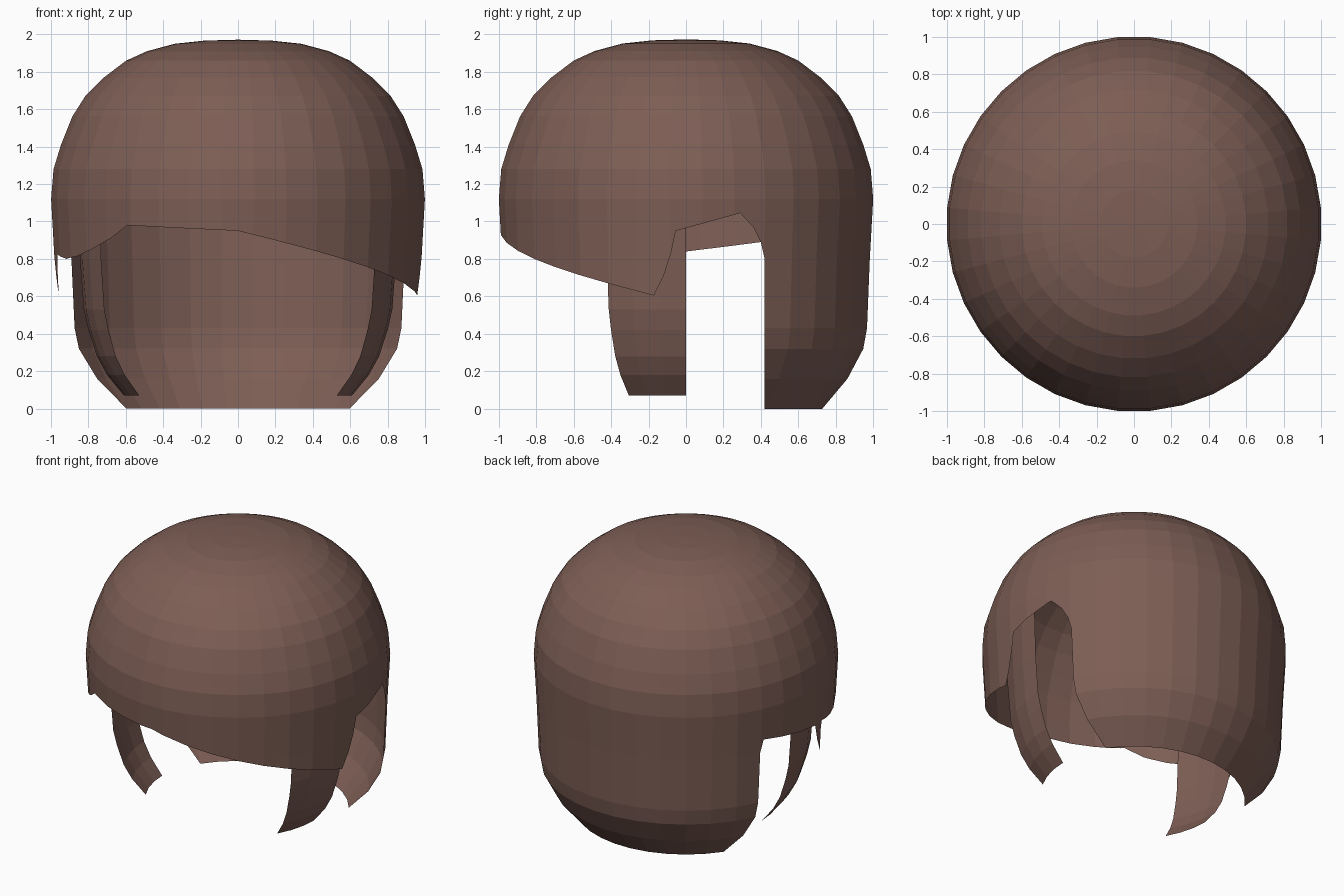
import bpy, bmesh, math
from mathutils import Vector

if "Cube" in bpy.data.objects:
    bpy.data.objects.remove(bpy.data.objects["Cube"])

# (radius, height) profiles, top to bottom
SHELL = [(0, 1.972), (.18, 1.967), (.34, 1.95), (.49, 1.91), (.6, 1.86), (.72, 1.77),
         (.82, 1.67), (.89, 1.56), (.95, 1.41), (.99, 1.28), (1.003, 1.12), (.985, .8),
         (.97, .43), (.95, .32), (.865, .16), (.73, 0)]
LOCK = [(.86, 1.3), (.845, .8), (.825, .53), (.80, .42), (.755, .28), (.70, .18), (.61, .07)]
STEP = 10  # degrees per facet

brown = bpy.data.materials.new("brown hair")
brown.diffuse_color = (0.205, 0.112, 0.091, 1)
brown.use_nodes = True
brown.node_tree.nodes["Principled BSDF"].inputs["Base Color"].default_value = brown.diffuse_color


def radius(profile, z):
    for (r0, z0), (r1, z1) in zip(profile, profile[1:]):
        if z >= z1 - 1e-6:
            return r0 + (r1 - r0) * (z0 - z) / (z0 - z1)
    return profile[-1][0]


def from_x(x, z):
    """Angle from the front for a point on the front of the shell."""
    return math.degrees(math.asin(x / radius(SHELL, z))), z


def from_y(y, z):
    """Angle from the front for a point on the right side of the shell."""
    return math.degrees(math.acos(-y / radius(SHELL, z))), z


def wrapped_sheet(name, outline, profile, offset):
    """Cut a flat (angle, height) outline into facets and wrap it round the profile."""
    bm = bmesh.new()
    bm.faces.new([bm.verts.new((a / 90, z, 0)) for a, z in outline])
    bmesh.ops.triangulate(bm, faces=bm.faces[:])
    cuts = [((a / 90, 0, 0), (1, 0, 0)) for a in range(-180 + offset, 181, STEP)]
    cuts += [((0, z, 0), (0, 1, 0)) for _, z in profile[1:-1]]
    for co, no in cuts:
        bmesh.ops.bisect_plane(bm, geom=bm.verts[:] + bm.edges[:] + bm.faces[:],
                               dist=1e-5, plane_co=co, plane_no=no)
    for v in bm.verts:
        a, z = v.co.x * 90, v.co.y
        k = math.floor((a - offset) / STEP)
        t = (a - offset) / STEP - k
        a0 = math.radians(offset + k * STEP)
        a1 = a0 + math.radians(STEP)
        p = Vector((math.sin(a0), -math.cos(a0))).lerp(
            Vector((math.sin(a1), -math.cos(a1))), t) * radius(profile, z)
        v.co = (p.x, p.y, z)
    bmesh.ops.remove_doubles(bm, verts=bm.verts[:], dist=1e-4)
    bmesh.ops.dissolve_degenerate(bm, edges=bm.edges[:], dist=1e-5)
    me = bpy.data.meshes.new(name)
    bm.to_mesh(me)
    bm.free()
    me.materials.append(brown)
    ob = bpy.data.objects.new(name, me)
    bpy.context.collection.objects.link(ob)
    return ob


# Fringe edge, left to right
fringe = [from_x(x, z) for x, z in [
    (-.5, 1.12), (-.42, 1.29), (-.37, 1.44), (-.34, 1.585), (-.325, 1.5), (-.28, 1.36),
    (-.2, 1.18), (-.1, 1.045), (0, .95), (-.012, 1.06), (-.012, 1.15), (0, 1.25),
    (.08, 1.13), (.2, 1.03), (.34, .95), (.342, 1.05), (.33, 1.19), (.31, 1.33),
    (.28, 1.46), (.36, 1.32), (.46, 1.165)]]

# Side edge: cheek sweep, pointed strand, ear arch, back panel edge
side = [from_y(y, z) for y, z in [
    (-.8, .98), (-.72, .91), (-.6, .85), (-.48, .815), (-.35, .8), (-.18, .825),
    (-.165, .75), (-.172, .605), (-.12, .71), (-.08, .83), (-.055, .95), (-.04, 1.08),
    (.02, 1.105), (.11, 1.115), (.2, 1.1), (.29, 1.045), (.36, .97), (.4, .89),
    (.42, .8), (.42, .43), (.42, .32), (.42, .16), (.42, 0)]] + [(180, 0)]
left_side = [(-a, z) for a, z in reversed(side)]

# Main hair shell with fringe and back
top = SHELL[0][1]
wrapped_sheet("hair_shell", left_side + fringe + side + [(180, top), (-180, top)], SHELL, 5)

# Inner side locks in front of the ears
for label, a, b in (("right", 60, 90), ("left", -90, -60)):
    lo, hi = LOCK[-1][1], LOCK[0][1]
    wrapped_sheet(label + "_side_lock", [(a, lo), (b, lo), (b, hi), (a, hi)], LOCK, 0)
